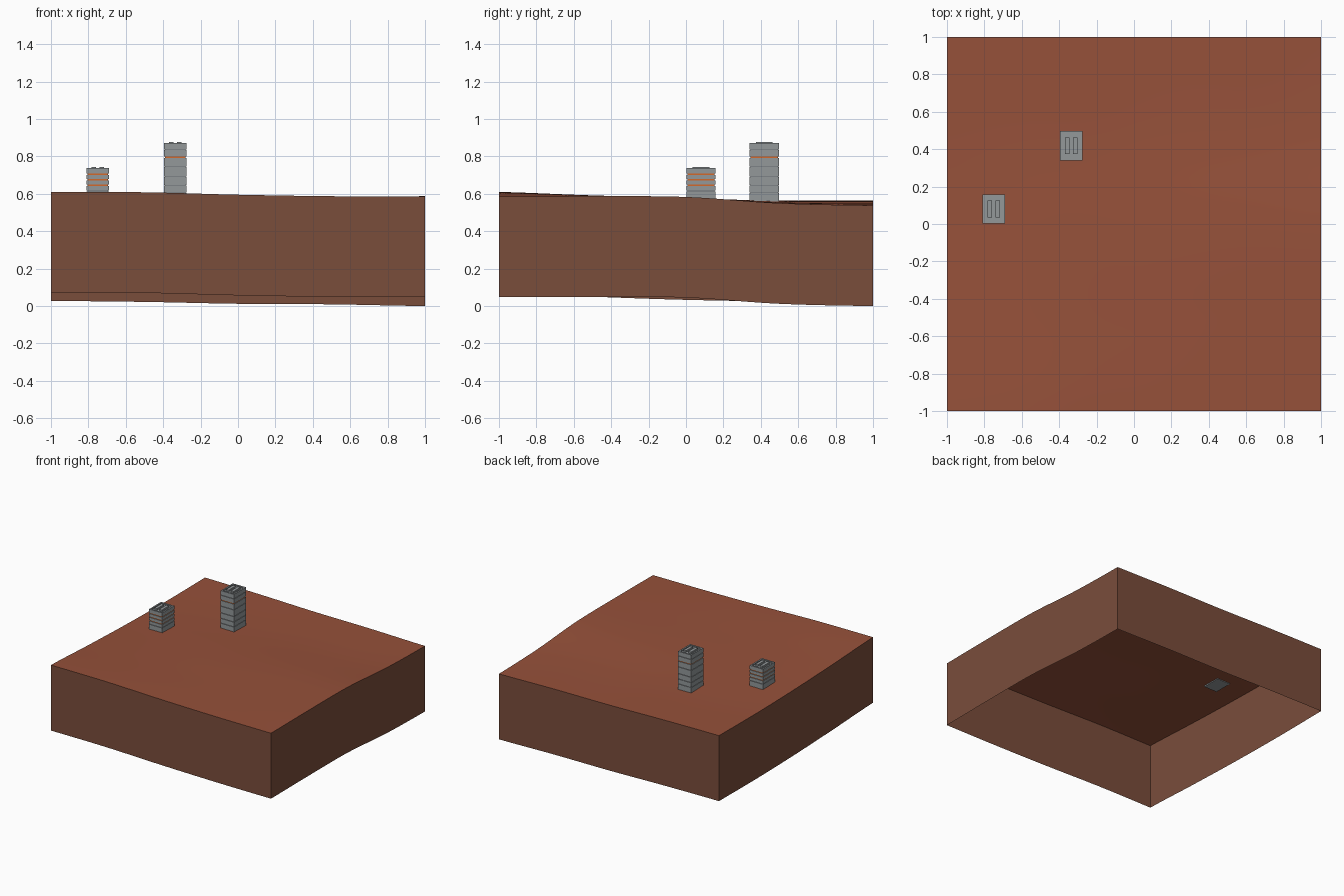
import bpy
import bmesh
from mathutils import Vector

cube = bpy.data.objects.get("Cube")
if cube:
    bpy.data.objects.remove(cube, do_unlink=True)


def material(name, srgb):
    color = [(c / 255 / 12.92) if c < 11 else ((c / 255 + 0.055) / 1.055) ** 2.4 for c in srgb] + [1]
    mat = bpy.data.materials.new(name)
    mat.use_nodes = True
    mat.diffuse_color = color
    mat.node_tree.nodes["Principled BSDF"].inputs["Base Color"].default_value = color
    return mat


SOIL = material("red soil", (150, 81, 58))
EARTH = material("brown earth", (122, 77, 59))
CONCRETE = material("grey concrete", (147, 152, 154))
ORANGE = material("orange band", (212, 104, 42))
DARK = material("dark joint", (104, 109, 113))


def make_object(name, bm, *mats):
    mesh = bpy.data.meshes.new(name)
    bm.to_mesh(mesh)
    bm.free()
    for mat in mats:
        mesh.materials.append(mat)
    obj = bpy.data.objects.new(name, mesh)
    bpy.context.collection.objects.link(obj)
    return obj


def add_box(bm, low, high, index=0):
    low, high = Vector(low), Vector(high)
    size, mid = high - low, (low + high) / 2
    verts = bmesh.ops.create_cube(bm, size=1)["verts"]
    for v in verts:
        v.co = Vector(a * b for a, b in zip(v.co, size)) + mid
    for f in {f for v in verts for f in v.link_faces}:
        f.material_index = index


# Terrain: smooth patch spanned by four edge profiles
THICKNESS = 0.538
LEFT_EDGE = [0.61, 0.588, 0.571, 0.563, 0.565]
RIGHT_EDGE = [0.585, 0.587, 0.583, 0.55, 0.538]
FRONT_EDGE = [0.61, 0.608, 0.595, 0.587, 0.585]
BACK_EDGE = [0.565, 0.56, 0.55, 0.547, 0.538]


def spline(points, t):
    s = min(max(t, 0), 1) * (len(points) - 1)
    i = min(int(s), len(points) - 2)
    u = s - i
    a, b = points[max(i - 1, 0)], points[i]
    c, d = points[i + 1], points[min(i + 2, len(points) - 1)]
    return b + 0.5 * u * (c - a + u * (2 * a - 5 * b + 4 * c - d + u * (3 * (b - c) + d - a)))


def ground(x, y):
    u, v = (x + 1) / 2, (y + 1) / 2
    across = (1 - u) * spline(LEFT_EDGE, v) + u * spline(RIGHT_EDGE, v)
    along = (1 - v) * spline(FRONT_EDGE, u) + v * spline(BACK_EDGE, u)
    corners = ((1 - v) * ((1 - u) * FRONT_EDGE[0] + u * FRONT_EDGE[-1])
               + v * ((1 - u) * BACK_EDGE[0] + u * BACK_EDGE[-1]))
    return across + along - corners


bm = bmesh.new()
bmesh.ops.create_grid(bm, x_segments=40, y_segments=40, size=1)
for v in bm.verts:
    v.co.z = ground(v.co.x, v.co.y)
rim = [e for e in bm.edges if e.is_boundary]
skirt = bmesh.ops.extrude_edge_only(bm, edges=rim)["geom"]
for item in skirt:
    if isinstance(item, bmesh.types.BMVert):
        item.co.z -= THICKNESS
bmesh.ops.recalc_face_normals(bm, faces=bm.faces)
bm.normal_update()
top = max(bm.faces, key=lambda f: abs(f.normal.z))
if top.normal.z < 0:
    bmesh.ops.reverse_faces(bm, faces=bm.faces)
for f in bm.faces:
    f.material_index = 0 if abs(f.normal.z) > 0.5 else 1
terrain = make_object("terrain_block", bm, SOIL, EARTH)
bpy.context.view_layer.objects.active = terrain
terrain.select_set(True)
bpy.ops.object.shade_smooth_by_angle()


# Towers: stacked storeys separated by recessed joints
def tower(name, x, y, base, roof, joints):
    """joints: list of (height, half thickness, material index)"""
    hx, hy, inset = 0.06, 0.078, 0.005
    bm = bmesh.new()
    z = base
    for height, half, index in joints:
        add_box(bm, (x - hx, y - hy, z), (x + hx, y + hy, height - half))
        add_box(bm, (x - hx + inset, y - hy + inset, height - half),
                (x + hx - inset, y + hy - inset, height + half), index)
        z = height + half
    deck = roof - 0.008
    add_box(bm, (x - hx, y - hy, z), (x + hx, y + hy, deck))
    # Parapet
    wall = 0.012
    for s in (-1, 1):
        ox, oy = x + s * (hx - wall / 2), y + s * (hy - wall / 2)
        add_box(bm, (ox - wall / 2, y - hy, deck), (ox + wall / 2, y + hy, roof))
        add_box(bm, (x - hx + wall, oy - wall / 2, deck), (x + hx - wall, oy + wall / 2, roof))
    # Rooftop service boxes
    for s in (-1, 1):
        add_box(bm, (x + s * 0.022 - 0.012, y - 0.045, deck),
                (x + s * 0.022 + 0.012, y + 0.045, roof + 0.005))
    make_object(name, bm, CONCRETE, ORANGE, DARK)


tower("short_tower", -0.75, 0.08, 0.565, 0.738,
      [(0.615, 0.0015, 2)] + [(z, 0.004, 1) for z in (0.645, 0.675, 0.705)])
tower("tall_tower", -0.335, 0.418, 0.555, 0.872,
      [(z, 0.0015, 2) for z in (0.605, 0.645, 0.69, 0.745)]
      + [(0.795, 0.004, 1), (0.835, 0.0015, 2)])
